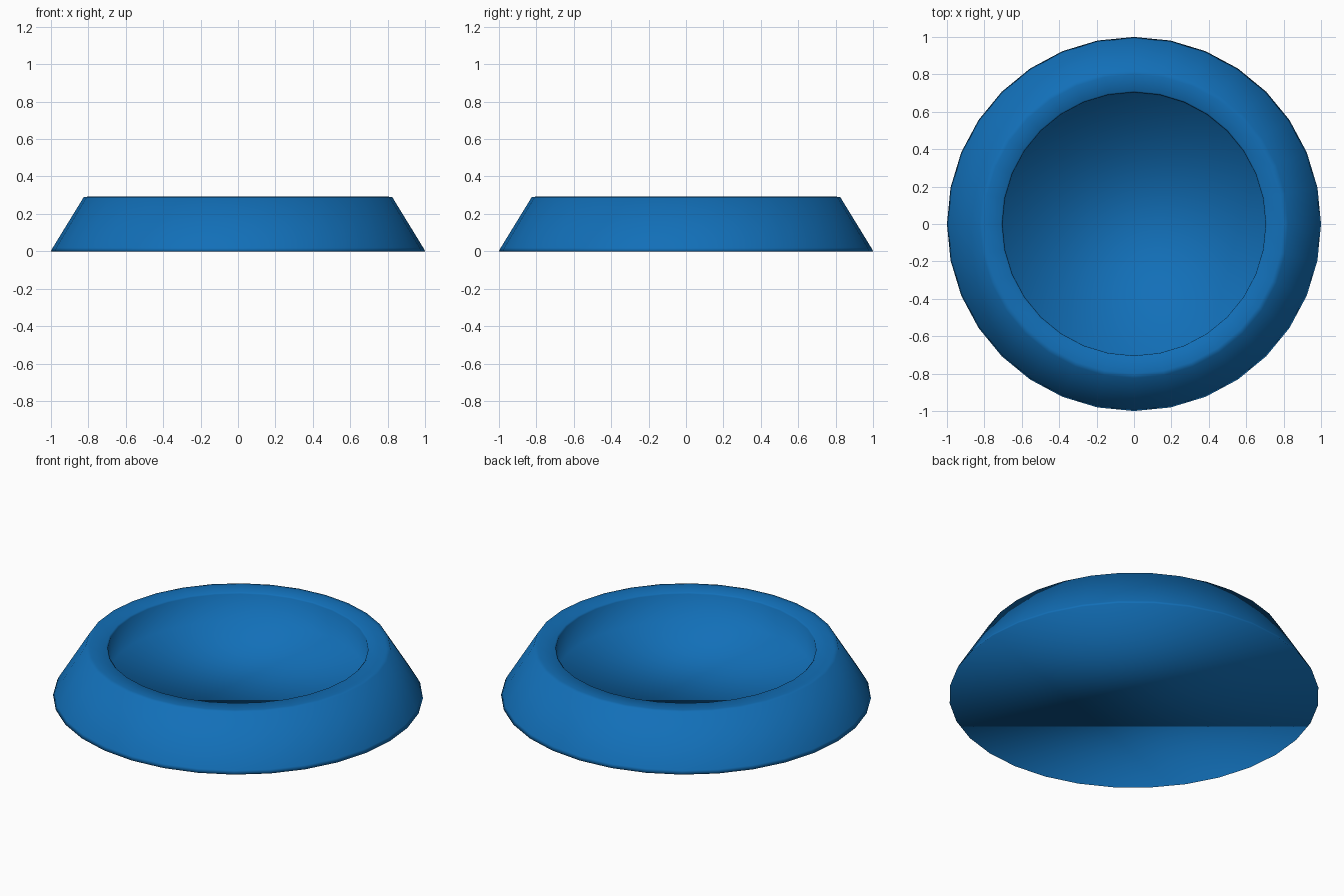
import bpy, bmesh, math

if "Cube" in bpy.data.objects:
    bpy.data.objects.remove(bpy.data.objects["Cube"])

SIDES = 32
# radius, height: from the base rim, up the sloped wall, over the lip, down to the dish floor
PROFILE = [(1.0, 0.0), (0.99, 0.02), (0.824, 0.291), (0.80, 0.292),
           (0.712, 0.292), (0.704, 0.284), (0.70, 0.125)]

blue = bpy.data.materials.new("bowl blue")
blue.diffuse_color = (0.006, 0.16, 0.48, 1)
blue.use_nodes = True
blue.node_tree.nodes["Principled BSDF"].inputs["Base Color"].default_value = blue.diffuse_color

bm = bmesh.new()
rings = [[bm.verts.new((r * math.cos(2 * math.pi * i / SIDES),
                        r * math.sin(2 * math.pi * i / SIDES), z))
          for i in range(SIDES)] for r, z in PROFILE]

# walls and lip
for low, high in zip(rings, rings[1:]):
    for i in range(SIDES):
        j = (i + 1) % SIDES
        bm.faces.new((low[i], low[j], high[j], high[i]))

# flat underside and dish floor
bm.faces.new(rings[0][::-1])
bm.faces.new(rings[-1])

for f in bm.faces:
    f.smooth = True

mesh = bpy.data.meshes.new("feeding_bowl")
bm.to_mesh(mesh)
bm.free()
mesh.materials.append(blue)
bowl = bpy.data.objects.new("feeding_bowl", mesh)
bpy.context.collection.objects.link(bowl)
